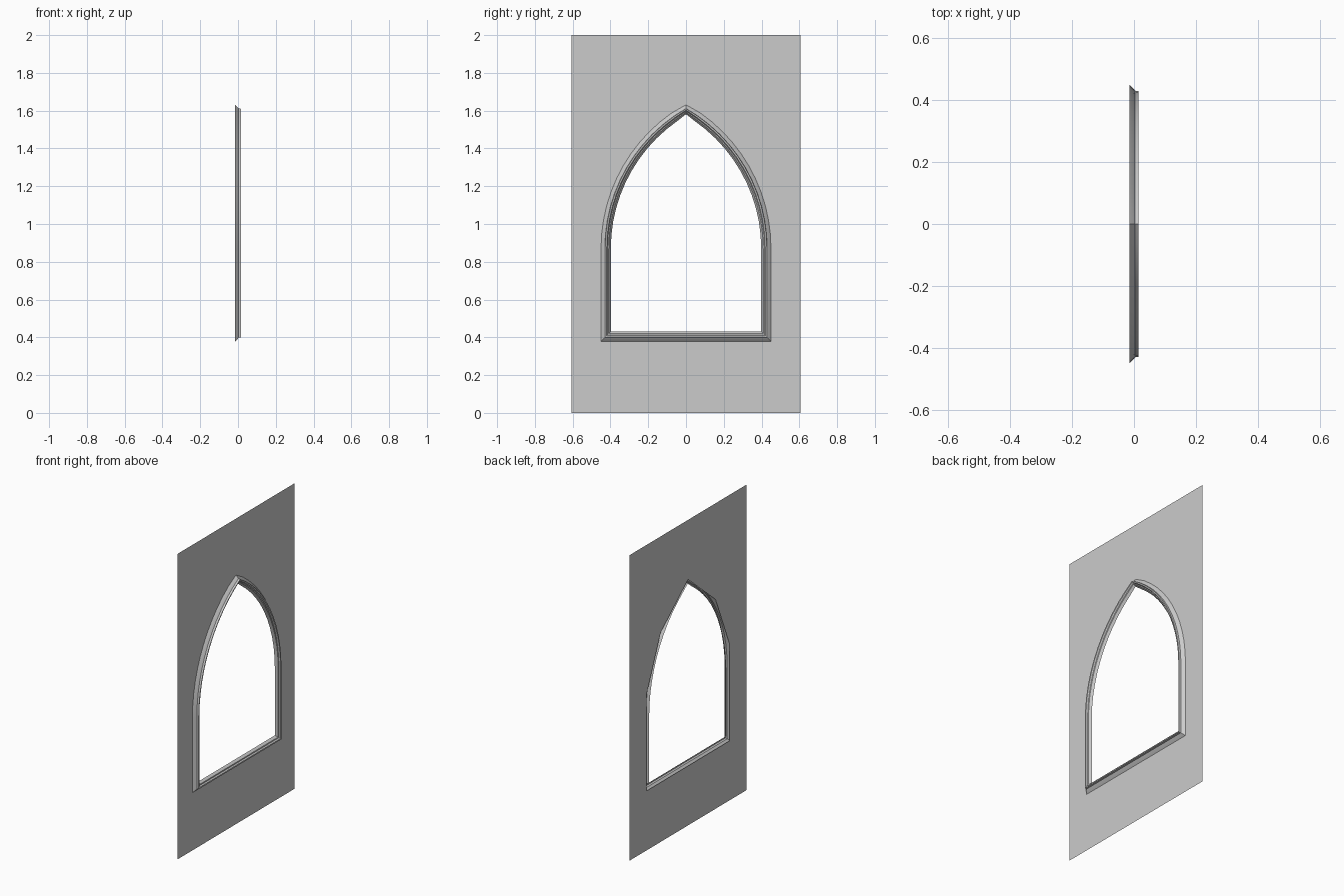
import bpy, bmesh, math
from mathutils import Vector

if "Cube" in bpy.data.objects:
    bpy.data.objects.remove(bpy.data.objects["Cube"])

BACK = -0.015               # plane of the wall panel
HALF, SILL, SPRING, APEX = 0.428, 0.40, 0.87, 1.61


def finish(name, bm, smooth=False):
    bmesh.ops.recalc_face_normals(bm, faces=bm.faces)
    mesh = bpy.data.meshes.new(name)
    bm.to_mesh(mesh)
    bm.free()
    obj = bpy.data.objects.new(name, mesh)
    bpy.context.collection.objects.link(obj)
    if smooth:
        bpy.context.view_layer.objects.active = obj
        obj.select_set(True)
        bpy.ops.object.shade_smooth_by_angle(angle=math.radians(30))
        obj.select_set(False)
    return obj


# Wall panel: flat half outline around a coarse pointed hole, mirrored across y
half_wall = [(0, 0), (0.605, 0), (0.605, 2), (0, 2), (0, 1.61),
             (0.284, 1.37), (0.43, 1.02), (0.43, 0.39), (0, 0.39)]
bm = bmesh.new()
face = bm.faces.new([bm.verts.new((BACK, y, z)) for y, z in half_wall])
face.normal_update()
bmesh.ops.triangulate(bm, faces=bm.faces[:])
wall = finish("wall_panel", bm)
if wall.data.polygons[0].normal.x < 0:
    wall.data.flip_normals()
mirror = wall.modifiers.new("mirror", 'MIRROR')
mirror.use_axis = (False, True, False)

# Window path: sill corner, jamb, then a circular arc up to the apex.
# Each station is (y, z, outward y, outward z), with mitred corners.
rise = APEX - SPRING
radius = (HALF ** 2 + rise ** 2) / (2 * HALF)
sweep = math.asin(rise / radius)
STEPS = 12
right = [(HALF, SILL, 1, -1)]
for i in range(STEPS):
    a = sweep * i / STEPS
    right.append((HALF - radius + radius * math.cos(a),
                  SPRING + radius * math.sin(a), math.cos(a), math.sin(a)))
left = [(-y, z, -ny, nz) for y, z, ny, nz in reversed(right)]
path = right + [(0, APEX, 0, 0.95)] + left

# Moulding section: (outward offset, depth) from wall flange to inner lip
section = [(0.022, BACK), (0.007, 0.0), (0.002, 0.003), (0.0, 0.015),
           (-0.008, 0.014), (-0.013, 0.006), (-0.019, 0.004), (-0.030, -0.012)]
bm = bmesh.new()
rings = [[bm.verts.new((x, y + ny * d, z + nz * d)) for d, x in section]
         for y, z, ny, nz in path]
for a, b in zip(rings, rings[1:] + rings[:1]):
    for k in range(len(section) - 1):
        bm.faces.new((a[k], b[k], b[k + 1], a[k + 1]))
finish("window_moulding", bm, smooth=True)
